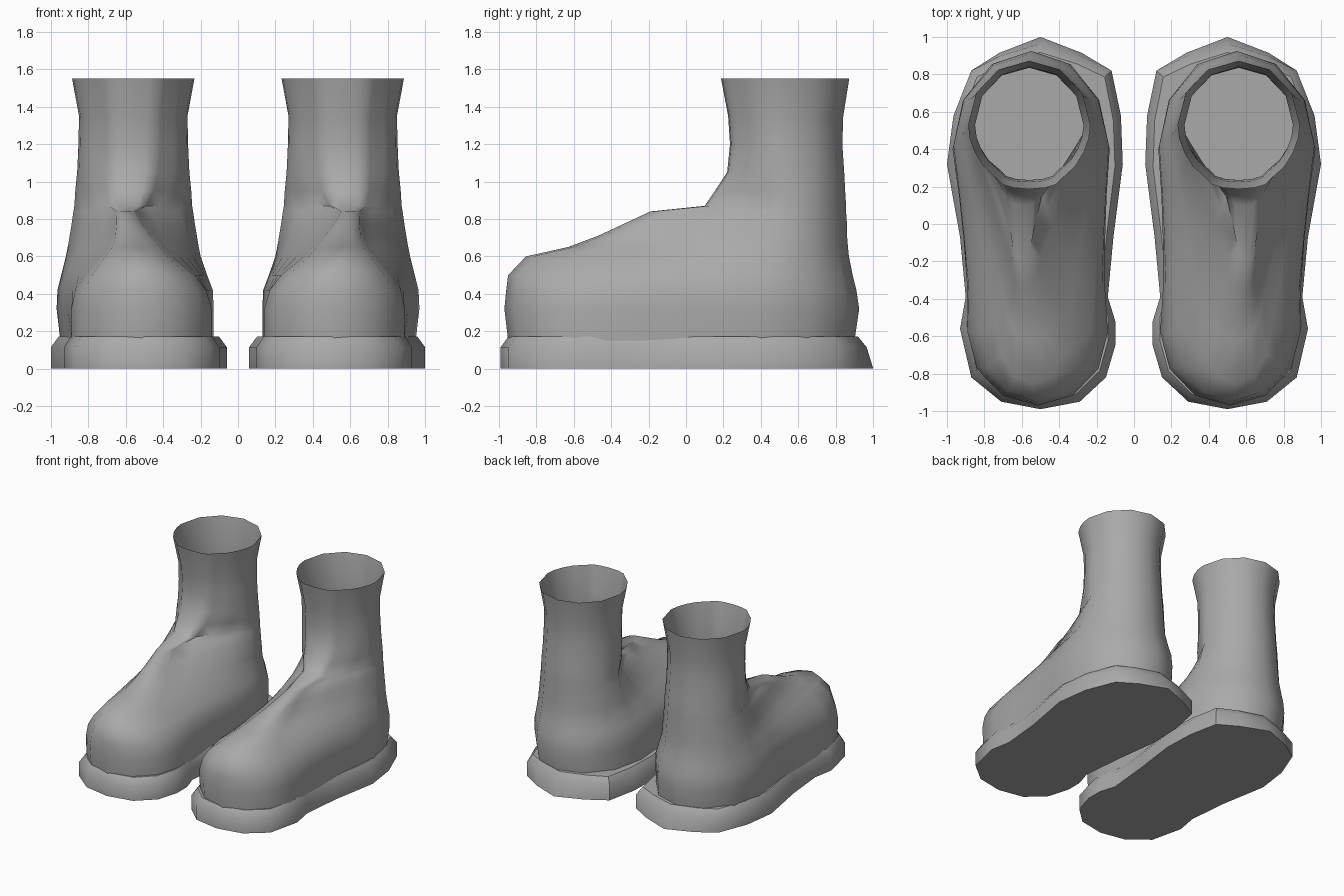
import bpy, bmesh, math

cube = bpy.data.objects.get("Cube")
if cube:
    bpy.data.objects.remove(cube, do_unlink=True)

grey = bpy.data.materials.new("grey rubber")
grey.use_nodes = True
grey.diffuse_color = (0.4, 0.4, 0.4, 1)
grey.node_tree.nodes["Principled BSDF"].inputs["Base Color"].default_value = (0.4, 0.4, 0.4, 1)


def loft(name, rings, side, capped, angle):
    """Skin closed rings of points; side = -1 mirrors to the other foot."""
    bm = bmesh.new()
    loops = [[bm.verts.new((x * side, y, z)) for x, y, z in ring] for ring in rings]
    n = len(loops[0])
    for a, b in zip(loops, loops[1:]):
        for i in range(n):
            j = (i + 1) % n
            bm.faces.new((a[i], a[j], b[j], b[i]))
    if capped:
        bm.faces.new(loops[0][::-1])
        bm.faces.new(loops[-1])
    if side < 0:
        bmesh.ops.reverse_faces(bm, faces=bm.faces[:])
    mesh = bpy.data.meshes.new(name)
    bm.to_mesh(mesh)
    bm.free()
    mesh.materials.append(grey)
    obj = bpy.data.objects.new(name, mesh)
    bpy.context.collection.objects.link(obj)
    bpy.ops.object.select_all(action="DESELECT")
    obj.select_set(True)
    bpy.context.view_layer.objects.active = obj
    bpy.ops.object.shade_smooth_by_angle(angle=math.radians(angle))


def boot_ring(z, front, toe_y, toe_x, toe_r, back, heel_y, heel_x, heel_r, pinch):
    """Half ellipse at the toe, half ellipse at the heel, pinched or bulged sides."""
    steps = 6
    toe = []
    heel = []
    for i in range(steps + 1):
        a = math.pi * i / steps
        toe.append((toe_x - toe_r * math.cos(a), toe_y - (toe_y - front) * math.sin(a), z))
        heel.append((heel_x + heel_r * math.cos(a), heel_y + (back - heel_y) * math.sin(a), z))

    def flank(p, q, inward):
        return [(p[0] + (q[0] - p[0]) * t + inward * pinch * k,
                 p[1] + (q[1] - p[1]) * t, z)
                for t, k in ((0.25, 0.9), (0.5, 1), (0.75, 0.7))]

    return toe + flank(toe[-1], heel[0], -1) + heel + flank(toe[0], heel[-1], 1)[::-1]


# Upper: z, front, toe centre y/x, toe radius, back, heel centre y/x, heel radius, pinch
sections = [
    (0.15, -0.95, -0.58, 0.515, 0.375, 0.90, 0.40, 0.54, 0.41, 0.02),
    (0.32, -0.97, -0.58, 0.515, 0.375, 0.925, 0.40, 0.55, 0.42, 0.02),
    (0.42, -0.96, -0.58, 0.52, 0.35, 0.91, 0.42, 0.55, 0.415, 0.01),
    (0.50, -0.95, -0.57, 0.525, 0.295, 0.89, 0.44, 0.555, 0.39, 0),
    (0.60, -0.855, -0.54, 0.545, 0.19, 0.87, 0.47, 0.56, 0.36, 0),
    (0.65, -0.63, -0.40, 0.545, 0.145, 0.865, 0.49, 0.56, 0.35, 0),
    (0.71, -0.47, -0.28, 0.56, 0.11, 0.86, 0.50, 0.56, 0.34, 0),
    (0.77, -0.34, -0.18, 0.58, 0.08, 0.86, 0.51, 0.56, 0.33, 0),
    (0.84, -0.19, -0.06, 0.60, 0.055, 0.855, 0.52, 0.56, 0.32, 0),
    (0.87, 0.10, 0.16, 0.59, 0.10, 0.855, 0.53, 0.56, 0.315, -0.01),
    (0.95, 0.155, 0.21, 0.575, 0.125, 0.85, 0.53, 0.56, 0.31, -0.025),
    (1.05, 0.22, 0.265, 0.565, 0.14, 0.845, 0.53, 0.56, 0.30, -0.037),
    (1.20, 0.235, 0.28, 0.56, 0.145, 0.835, 0.53, 0.56, 0.293, -0.04),
    (1.35, 0.225, 0.27, 0.56, 0.145, 0.84, 0.53, 0.56, 0.29, -0.04),
    (1.55, 0.187, 0.235, 0.56, 0.165, 0.872, 0.53, 0.56, 0.327, -0.045),
]

# Sole outline, counter-clockwise from the toe
outline = [
    (0.50, -0.99), (0.71, -0.95), (0.87, -0.82), (0.93, -0.56), (0.90, -0.39),
    (0.93, -0.07), (1.0, 0.32), (0.965, 0.58), (0.87, 0.82), (0.72, 0.915), (0.50, 1.0),
    (0.28, 0.915), (0.12, 0.82), (0.07, 0.58), (0.06, 0.32), (0.11, -0.07), (0.14, -0.39),
    (0.10, -0.52), (0.10, -0.65), (0.15, -0.82), (0.29, -0.95),
]


def sole_ring(z, inset, heel_pull):
    """Outline shrunk by the inset, with the heel tip drawn forward."""
    ring = []
    for x, y in outline:
        pull = heel_pull * max(0, (y - 0.82) / 0.18)
        ring.append((0.53 + (x - 0.53) * (1 - inset / 0.45),
                     y * (1 - inset / 0.95) - pull, z))
    return ring


sole_rings = [sole_ring(0, 0, 0), sole_ring(0.115, 0, 0.035), sole_ring(0.172, 0.04, 0.04)]

for word, side in (("left", 1), ("right", -1)):
    loft(word + "_sole", sole_rings, side, True, 40)
    loft(word + "_boot_upper", [boot_ring(*s) for s in sections], side, False, 60)
